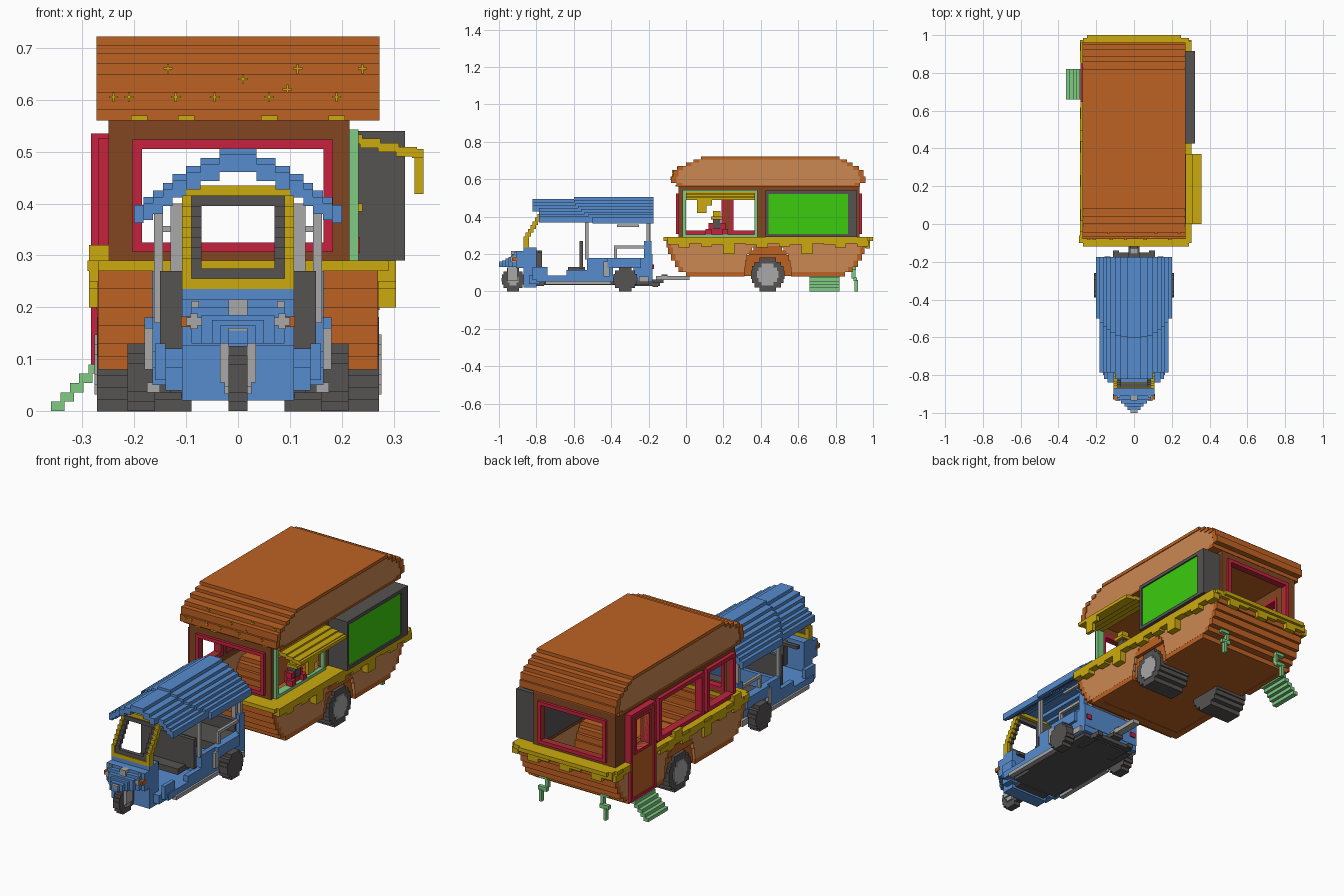
import bpy, bmesh, math

def material(name, r, g, b):
    m = bpy.data.materials.new(name)
    lin = [((c / 255 + 0.055) / 1.055) ** 2.4 for c in (r, g, b)]
    m.diffuse_color = (*lin, 1)
    return m

ORANGE = material("orange", 190, 98, 34)
TAN = material("tan", 203, 135, 82)
BROWN = material("brown", 130, 70, 33)
YELLOW = material("yellow", 203, 170, 14)
RED = material("red", 198, 34, 62)
BLUE = material("blue", 86, 140, 206)
DARK = material("dark grey", 86, 83, 82)
GREY = material("light grey", 168, 168, 168)
MINT = material("mint green", 127, 203, 132)
GREEN = material("screen green", 60, 203, 14)

def part(name, mat, boxes, mirror=False):
    """One object made of (x0, x1, y0, y1, z0, z1) blocks."""
    boxes = list(boxes)
    if mirror:
        boxes += [(-b[1], -b[0], *b[2:]) for b in boxes]
    bm = bmesh.new()
    for x0, x1, y0, y1, z0, z1 in boxes:
        vs = bmesh.ops.create_cube(bm, size=1)["verts"]
        for v in vs:
            v.co = ((x0 + x1) / 2 + v.co.x * (x1 - x0),
                    (y0 + y1) / 2 + v.co.y * (y1 - y0),
                    (z0 + z1) / 2 + v.co.z * (z1 - z0))
    me = bpy.data.meshes.new(name)
    bm.to_mesh(me)
    bm.free()
    me.materials.append(mat)
    ob = bpy.data.objects.new(name, me)
    bpy.context.collection.objects.link(ob)
    return ob

def disc(x0, x1, cy, cz, r, n):
    """Stepped wheel of n rows."""
    out, h = [], 2 * r / n
    for i in range(n):
        d = abs(i + 0.5 - n / 2) * h
        w = math.sqrt(max(r * r - d * d, 0))
        out.append((x0, x1, cy - w, cy + w, cz - r + i * h, cz - r + (i + 1) * h))
    return out

def panel(axis, t0, t1, u0, u1, z0, z1, holes):
    """Flat wall with rectangular openings (u0, u1, z0, z1) sorted along u."""
    out, u = [], u0
    for a, b, c, d in holes:
        out += [(u, a, z0, z1), (a, b, z0, c), (a, b, d, z1)]
        u = b
    out.append((u, u1, z0, z1))
    out = [o for o in out if o[1] - o[0] > 1e-4 and o[3] - o[2] > 1e-4]
    if axis == "x":
        return [(t0, t1, *o) for o in out]
    return [(o[0], o[1], t0, t1, o[2], o[3]) for o in out]

def frame(axis, t0, t1, hole, w):
    a, b, c, d = hole
    return panel(axis, t0, t1, a - w, b + w, c - w, d + w, [hole])

# ---- trailer roof: rows of (z0, z1, y0, y1)
roof = [(.56, .58, -.05, .93), (.58, .615, -.08, .96), (.615, .65, -.07, .95),
        (.65, .67, -.045, .925), (.67, .69, 0, .89), (.69, .705, .04, .86), (.705, .722, .08, .82)]
part("trailer_roof", ORANGE, [(-.265, .265, c, d, a, b) for a, b, c, d in roof])
part("roof_side_panel", TAN, [(.26, .269, c + .03, d - .03, a + (.01 if a < .57 else 0), b)
                              for a, b, c, d in roof[:-1]], mirror=True)
part("roof_edge", ORANGE, [b for z0, z1, c, d in roof for b in
                           ((.26, .273, c, c + .03, z0, z1), (.26, .273, d - .03, d, z0, z1))]
     + [(.26, .273, .08, .82, .705, .722), (.26, .273, -.05, .93, .56, .57)], mirror=True)
stars = [(-.135, .66), (.01, .64), (.115, .66), (.24, .66), (.095, .62), (-.24, .605),
         (-.21, .605), (-.12, .605), (-.045, .605), (.06, .605), (.19, .605)]
lights = [(x - .016, x + .016, -.056, -.045, .56, .57) for x in (-.19, -.1, .06, .19)]
for x, z in stars:
    y = next(c for a, b, c, d in roof if a <= z < b)
    lights += [(x - .009, x + .009, y - .004, y, z - .002, z + .002),
               (x - .002, x + .002, y - .004, y, z - .009, z + .009)]
part("roof_lights", YELLOW, lights)

# ---- trailer lower body, hollow, with wheel arches
WY = .437
body = [(.08, .105, 0, .85), (.105, .13, -.04, .89), (.13, .165, -.06, .92),
        (.165, .2, -.08, .94), (.2, .235, -.095, .955), (.235, .275, -.105, .965)]
arch = [.125, .125, .12, .11, .085, 0]
part("lower_body", ORANGE, [b for z0, z1, c, d in body for b in
     ((-.27, .27, c, c + .05, z0, z1), (-.27, .27, d - .05, d, z0, z1))]
     + [(-.25, .25, 0, .85, .082, .1)])
sides, rims = [], []
for i, ((z0, z1, c, d), a) in enumerate(zip(body, arch)):
    for s, e in ((c + .025, WY - a), (WY + a, d - .025)):
        (rims if i == 0 else sides).append((.235, .27 if i == 0 else .266, s, e, z0, z1))
    sides[-2:] = [(b[0], .2705, *b[2:]) for b in sides[-2:]]
part("body_side_panel", TAN, sides, mirror=True)
part("body_bottom_edge", ORANGE, rims, mirror=True)
part("wheel_arch", ORANGE, [(.08, .273 if z0 > .19 else .255, WY - a, WY + a, z0, z1)
     for z0, z1, a in ((.09, .165, .125), (.165, .195, .115), (.195, .22, .1), (.22, .242, .075))],
     mirror=True)
part("trailer_wheel", DARK, disc(.09, .272, WY, .09, .091, 8), mirror=True)
part("trailer_hub", GREY, disc(.27, .277, WY, .09, .058, 6), mirror=True)

# ---- trailer walls and windows
end_win = (-.185, .165, .325, .505)
part("front_wall", BROWN, panel("y", -.04, -.022, -.25, .215, .27, .565, [end_win]))
part("rear_wall", BROWN, panel("y", .91, .928, -.25, .215, .27, .565, [end_win]))
part("end_window_frames", RED, frame("y", -.054, -.018, end_win, .018) + frame("y", .906, .942, end_win, .018))
counter = (0, .365, .305, .525)
part("right_wall", BROWN, panel("x", .197, .215, -.04, .928, .27, .565, [counter]))
part("counter_frame", MINT, frame("x", .193, .232, counter, .018))
wins = [(0, .19, .325, .505), (.255, .58, .325, .505)]
door = (.695, .8, .335, .495)
part("left_wall", BROWN, panel("x", -.25, -.234, -.04, .928, .27, .565, wins + [door]))
part("left_window_frames", RED, [b for w in wins for b in frame("x", -.27, -.23, w, .02)])
part("door_panel", ORANGE, panel("x", -.276, -.25, .66, .83, .09, .53, [door]))
part("door_frame", RED, panel("x", -.283, -.25, .645, .85, .09, .535, [(.66, .835, .105, .52)])
     + frame("x", -.281, -.23, door, .014))

# ---- yellow ledge with drips
part("ledge", YELLOW, [(-.27, .29, -.12, -.02, .27, .29), (-.27, .29, .9, .985, .27, .29),
     (-.25, .25, .985, 1, .27, .29), (.2, .305, -.1, .97, .27, .29),
     (-.283, -.235, -.1, .645, .27, .29), (-.283, -.235, .85, .96, .27, .29),
     (-.29, .29, -.1, -.06, .27, .29)])
drips = []
for i in range(18):
    y = -.1 + i * .0597
    depth = (.25, .235, .255, .24, .25, .2, .255)[i % 7]
    drips.append((.27, .305, y, y + .06, depth, .272))
    if not .6 < y + .03 < .87:
        drips.append((-.287, -.265, y, y + .06, depth, .275))
        if i % 3 != 2:
            drips.append((-.287, -.25, y, y + .06, .27, .29 + (.03 if i % 4 == 1 else 0)))
for i in range(9):
    x = -.27 + i * .06
    drips.append((x, x + .06, .96, .985, (.25, .23, .26)[i % 3], .272))
part("ledge_drips", YELLOW, drips)

# ---- counter awning, display screen, server figure
part("awning", YELLOW, [(.2 + .035 * i, .24 + .035 * i, 0, .37, .515 - .008 * i, .533 - .008 * i)
     for i in range(4)] + [(.335, .358, 0, .37, .488, .505), (.34, .358, .06, .11, .418, .49),
                           (.34, .358, .11, .14, .46, .49)])
part("screen_case", DARK, [(.19, .31, .425, .915, .29, .54)]
     + panel("x", .31, .322, .425, .915, .29, .54, [(.44, .865, .307, .522)]))
part("screen", GREEN, [(.309, .315, .44, .865, .307, .522)])
part("figure_body", RED, [(.17, .215, .135, .195, .3, .36), (.2, .235, .105, .135, .305, .335),
     (.2, .235, .195, .225, .305, .335), (.19, .22, .12, .145, .335, .365), (.19, .22, .185, .21, .335, .365)])
part("figure_head", DARK, [(.18, .225, .145, .185, .335, .385)])
part("figure_hat", YELLOW, [(.18, .24, .135, .195, .385, .4), (.19, .228, .145, .185, .4, .43)])

# ---- steps, stabiliser legs, tow bar
part("entry_steps", MINT, [(-.288 - .018 * i, -.262 - .018 * i, .66, .82, .072 - .018 * i, .09 - .018 * i)
                           for i in range(5)])
part("stabiliser_leg", MINT, [(.15, .2, .89, .91, .115, .135), (.15, .165, .885, .905, .07, .125),
     (.15, .2, .895, .915, .055, .075), (.175, .19, .9, .92, 0, .06)], mirror=True)
part("tow_bar", GREY, [(-.02, .02, -.16, .02, .06, .082)])
part("tow_hitch", DARK, [(-.03, .03, -.2, -.12, .045, .065), (-.018, .018, -.13, -.1, .06, .09),
     (-.11, -.08, -.3, -.14, .03, .05), (.08, .11, -.3, -.14, .03, .05), (-.11, .11, -.18, -.15, .025, .045)])

# ---- three-wheeler roof: arched columns in two overlapping layers
arcs = [(.2, .397), (.182, .413), (.164, .425), (.145, .44), (.126, .457), (.1, .472), (.072, .488), (.036, .506)]
canopy = []
for i, (w, z) in enumerate(arcs):
    inner = arcs[i + 1][0] if i < 7 else 0
    canopy.append((inner, w, -.5 - .1 * math.sin(i / 7 * math.pi / 2), -.175, z - .035, z))
    if i > 0:
        canopy.append((inner, w, -.82 if w < .11 else -.785, -.45, z - .045, z - .012))
part("cab_roof", BLUE, canopy, mirror=True)

# ---- slanted windscreen
wind, trim = [], []
for i in range(10):
    z = .235 + i * .02
    y = -.87 + max(0, i - 2) * .0125
    wind.append((.09, .108, y, y + .03, z, z + .02))
    if i in (0, 9):
        wind.append((0, .09, y, y + .03, z, z + .02))
    else:
        trim.append((.07, .09, y + .005, y + .025, z, z + .02))
        if i in (1, 8):
            trim.append((0, .07, y + .005, y + .025, z, z + .02))
part("windscreen_frame", YELLOW, wind, mirror=True)
part("windscreen_trim", DARK, trim, mirror=True)

# ---- nose and front wheel
part("nose", BLUE, [(-.108, .108, -.87, -.8, .02, .235), (-.108, .108, -.91, -.8, .125, .215),
     (-.09, .09, -.93, -.87, .13, .2), (-.07, .07, -.95, -.87, .13, .185), (-.05, .05, -.965, -.87, .13, .175),
     (-.035, .035, -.985, -.87, .13, .165), (-.018, .018, -1, -.87, .13, .155)])
part("front_wheel", DARK, disc(-.018, .018, -.925, .0625, .0625, 7))
part("front_fork", GREY, [(.018, .035, -.955, -.9, .055, .13)] + disc(.018, .026, -.925, .0625, .03, 4), mirror=True)
part("nose_badge", GREY, [(-.018, .018, -.935, -.9, .185, .215), (-.018, .018, -1, -.98, .145, .16)])
part("headlight", GREY, [(.07, .1, -.935, -.91, .165, .18), (.078, .092, -.937, -.91, .158, .188),
                         (.075, .09, -.918, -.9, .2, .212)], mirror=True)
part("indicator", ORANGE, [(.09, .11, -.93, -.9, .162, .182)], mirror=True)
part("handlebar", DARK, [(-.09, .09, -.79, -.77, .205, .22), (-.015, .015, -.82, -.77, .1, .22)])

# ---- cab floor, sides, seats, posts
part("cab_floor", BLUE, [(-.165, .165, -.8, -.18, .05, .085), (-.14, .14, -.84, -.78, .04, .085)])
part("cab_underside", DARK, [(-.15, .15, -.64, -.2, .035, .05), (-.13, .13, -.76, -.64, .035, .05),
                             (-.09, .09, -.86, -.76, .03, .05)])
part("cab_side", BLUE, [(.14, .165, -.53, -.39, .05, .18), (.14, .165, -.28, -.18, .08, .18),
     (.14, .18, -.42, -.24, .125, .18), (.14, .16, -.82, -.74, .06, .13),
     (.145, .165, -.225, -.185, .18, .27), (.14, .165, -.64, -.53, .08, .115)], mirror=True)
part("cab_back", BLUE, [(-.165, .165, -.2, -.178, .08, .2), (-.14, .14, -.53, -.51, .08, .17)])
part("tail_light", RED, [(.125, .155, -.18, -.172, .12, .145)], mirror=True)
part("seats", DARK, [(-.1, .1, -.63, -.54, .1, .13), (-.15, .15, -.57, -.55, .12, .27),
                     (-.14, .14, -.38, -.2, .13, .175), (-.14, .14, -.225, -.2, .17, .235)])
part("posts", GREY, [(.145, .162, -.54, -.522, .17, .4), (.145, .162, -.21, -.193, .17, .4),
     (.145, .16, -.38, -.2, .23, .245), (.145, .16, -.385, -.37, .17, .245),
     (.108, .13, -.205, -.19, .2, .4), (.13, .145, -.37, -.25, .345, .357)], mirror=True)
part("side_pipe", GREY, [(.15, .175, -.75, -.4, .036, .055), (.165, .18, -.44, -.41, .08, .16),
                         (.165, .18, -.25, -.2, .05, .08)], mirror=True)
part("rear_wheel", DARK, disc(.16, .213, -.325, .065, .065, 7), mirror=True)
part("rear_axle", DARK, [(-.17, .17, -.34, -.31, .05, .08)])
